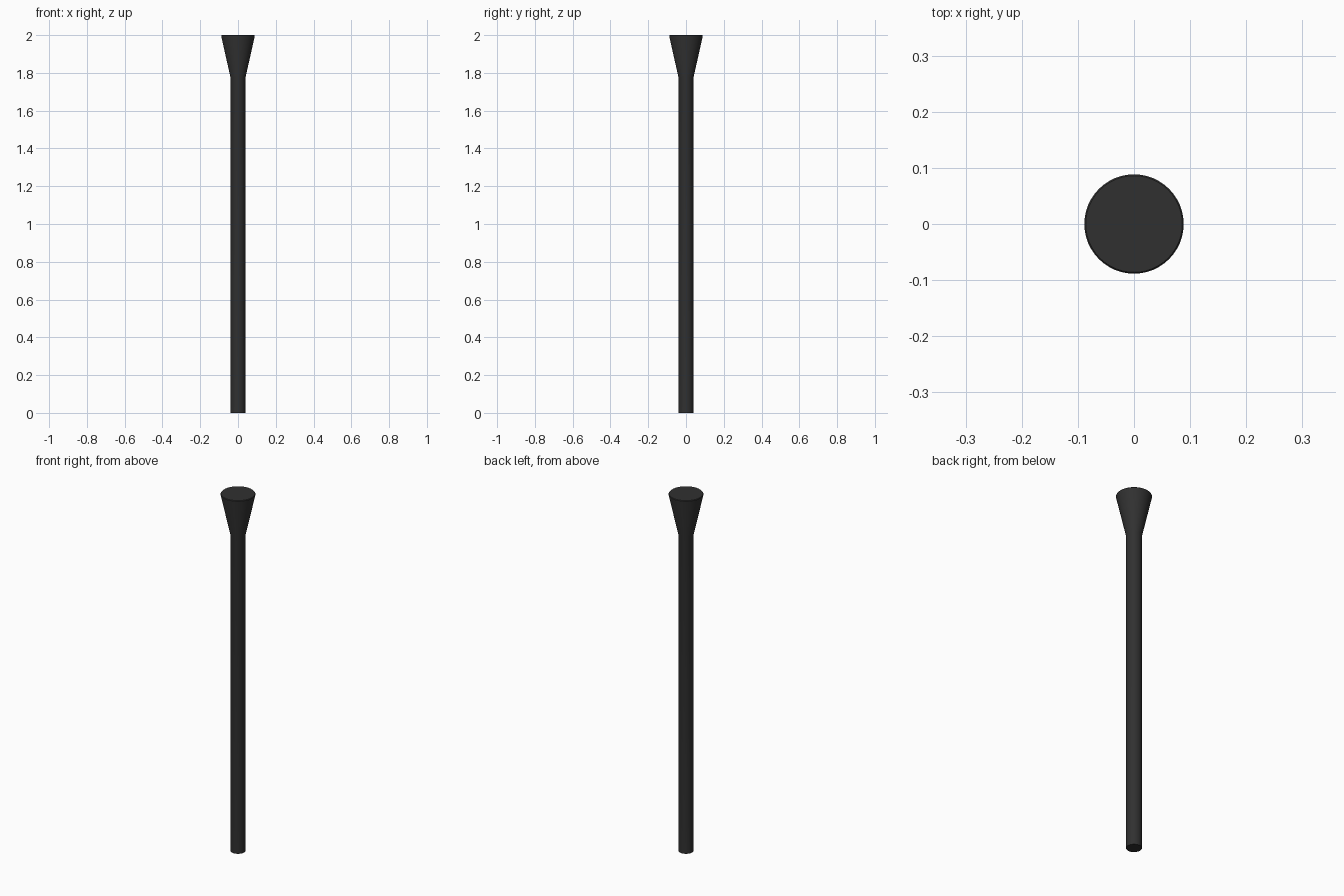
import bpy, bmesh, math

if "Cube" in bpy.data.objects:
    bpy.data.objects.remove(bpy.data.objects["Cube"])

SIDES = 48

# Dark material
dark = bpy.data.materials.new("dark_grey")
dark.diffuse_color = (0.03, 0.03, 0.03, 1)
dark.use_nodes = True
dark.node_tree.nodes["Principled BSDF"].inputs["Base Color"].default_value = dark.diffuse_color


def lathe(name, profile):
    """Closed solid of revolution from (radius, z) points, bottom to top."""
    bm = bmesh.new()
    rings = [[bm.verts.new((r * math.cos(2 * math.pi * i / SIDES),
                            r * math.sin(2 * math.pi * i / SIDES), z))
              for i in range(SIDES)] for r, z in profile]
    for a, b in zip(rings, rings[1:]):
        for i in range(SIDES):
            j = (i + 1) % SIDES
            bm.faces.new((a[i], a[j], b[j], b[i]))
    bm.faces.new(rings[0][::-1])
    bm.faces.new(rings[-1])
    mesh = bpy.data.meshes.new(name)
    bm.to_mesh(mesh)
    bm.free()
    mesh.materials.append(dark)
    obj = bpy.data.objects.new(name, mesh)
    bpy.context.collection.objects.link(obj)
    bpy.ops.object.select_all(action='DESELECT')
    obj.select_set(True)
    bpy.context.view_layer.objects.active = obj
    bpy.ops.object.shade_smooth_by_angle(angle=math.radians(30))
    return obj


# Straight shaft flaring into a conical head with a slightly softened rim
lathe("flared_post", [(0.039, 0), (0.039, 1.772), (0.0885, 1.994),
                      (0.0885, 1.997), (0.086, 2.0)])
